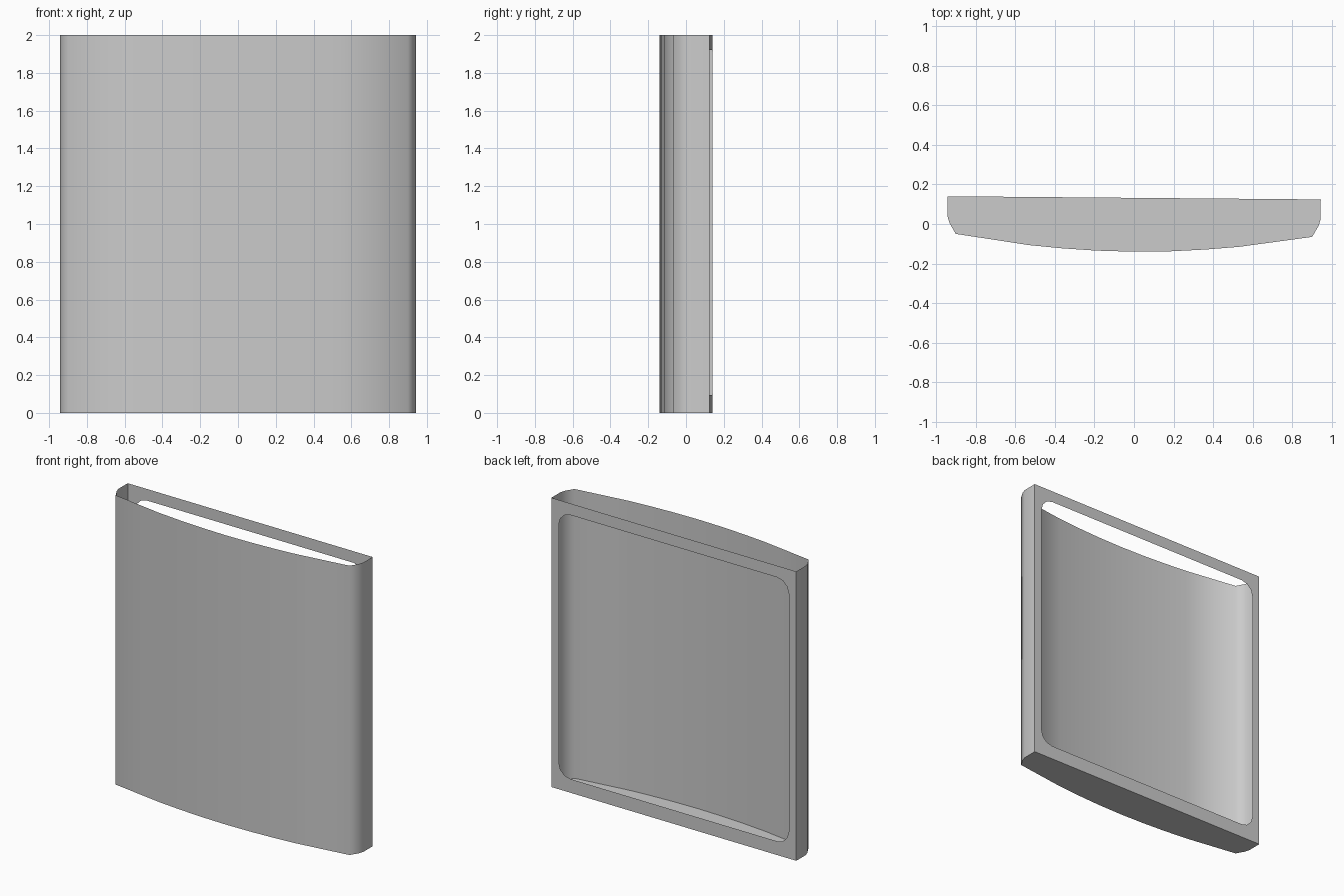
import bpy, bmesh, math

if "Cube" in bpy.data.objects:
    bpy.data.objects.remove(bpy.data.objects["Cube"])

H = 2.0
TILT = -0.0085          # slight turn about z
# right half of the plan profile, from back corner to front centre
HALF = [(0.942, 0.132), (0.942, 0.03), (0.932, -0.002), (0.9, -0.0575),
        (0.53, -0.111), (0.36, -0.126), (0.19, -0.136)]
PROFILE = [(-x, y) for x, y in HALF] + [(0, -0.14)] + HALF[::-1]
BACK = HALF[0]


def finish(bm, name, smooth=False):
    me = bpy.data.meshes.new(name)
    bm.to_mesh(me)
    bm.free()
    ob = bpy.data.objects.new(name, me)
    bpy.context.collection.objects.link(ob)
    ob.rotation_euler.z = TILT
    if smooth:
        bpy.ops.object.select_all(action='DESELECT')
        ob.select_set(True)
        bpy.context.view_layer.objects.active = ob
        bpy.ops.object.shade_smooth_by_angle(angle=math.radians(60))
    return ob


# Curved front and side walls, open at the top
bm = bmesh.new()
low = [bm.verts.new((x, y, 0)) for x, y in PROFILE]
high = [bm.verts.new((x, y, H)) for x, y in PROFILE]
for i in range(len(PROFILE) - 1):
    bm.faces.new((low[i], low[i + 1], high[i + 1], high[i]))
finish(bm, "curved_shell", smooth=True)

# Closed bottom
bm = bmesh.new()
bm.faces.new([bm.verts.new((x, y, 0)) for x, y in reversed(PROFILE)])
finish(bm, "bottom_panel")

# Back frame with a round-cornered window, built corner by corner
bm = bmesh.new()
bx, by = BACK
wx, z0, z1, r, n = bx - 0.057, 0.095, 1.92, 0.09, 3
centres = [(wx - r, z1 - r), (-wx + r, z1 - r), (-wx + r, z0 + r), (wx - r, z0 + r)]
outer = [bm.verts.new((x, by, z)) for x, z in [(bx, H), (-bx, H), (-bx, 0), (bx, 0)]]
arcs = []
for k, (cx, cz) in enumerate(centres):
    angles = [math.pi / 2 * (k + j / n) for j in range(n + 1)]
    arcs.append([bm.verts.new((cx + r * math.cos(a), by, cz + r * math.sin(a)))
                 for a in angles])
for k in range(4):
    nxt = (k + 1) % 4
    for a, b in zip(arcs[k], arcs[k][1:]):
        bm.faces.new((outer[k], b, a))
    bm.faces.new((outer[k], outer[nxt], arcs[nxt][0], arcs[k][-1]))
bm.normal_update()
for f in bm.faces:
    if f.normal.y < 0:
        f.normal_flip()
finish(bm, "back_frame")
